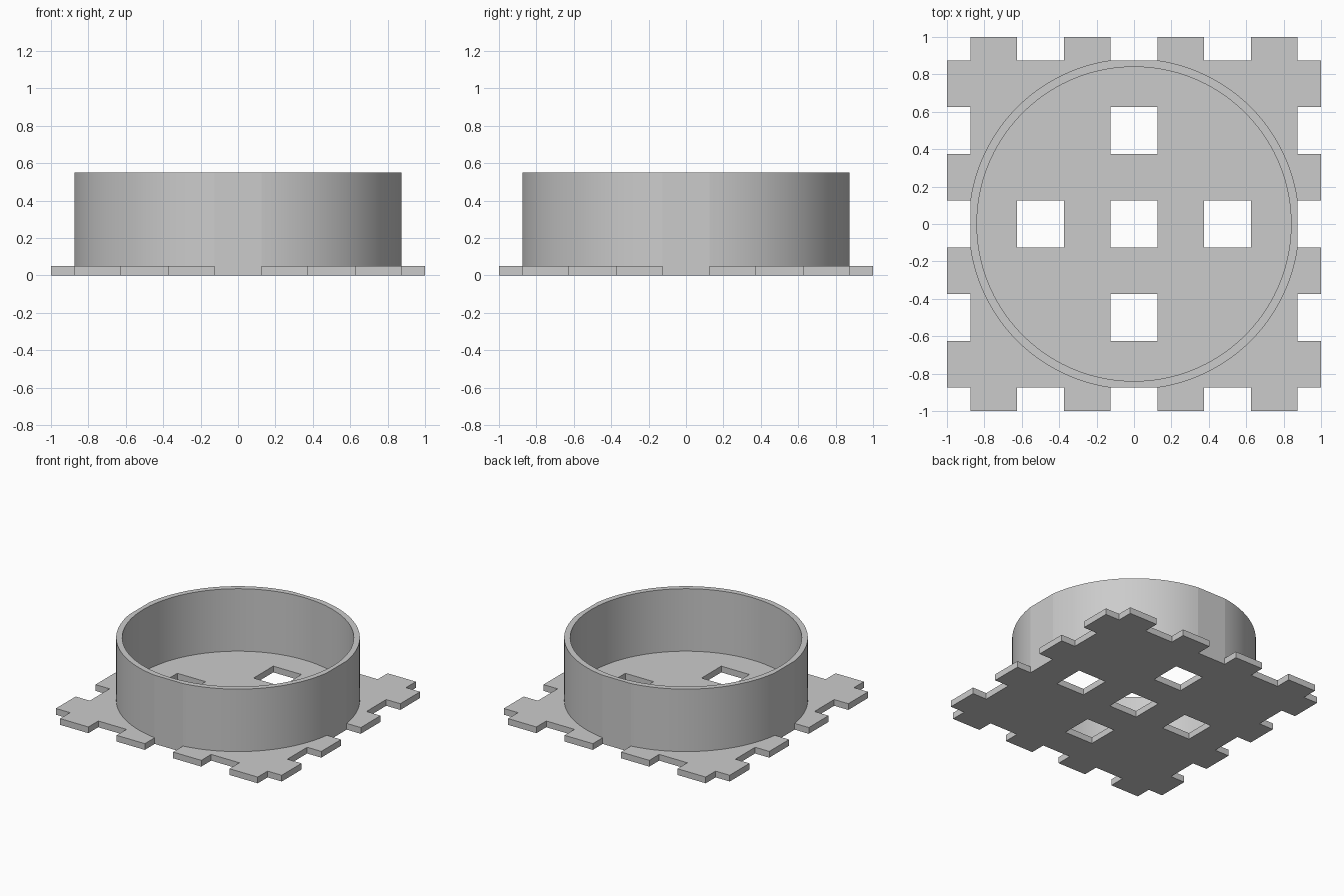
import bpy, bmesh, math

cube = bpy.data.objects.get("Cube")
if cube:
    bpy.data.objects.remove(cube, do_unlink=True)

GREY = (0.6, 0.6, 0.6, 1)
mat = bpy.data.materials.new("plain grey")
mat.use_nodes = True
mat.diffuse_color = GREY
mat.node_tree.nodes["Principled BSDF"].inputs["Base Color"].default_value = GREY

PLATE, TOP = 0.05, 0.55      # heights of plate and wall
NOTCH = 0.875                # depth of the edge notches
SEGMENTS = 132


def finish(name, bm):
    bmesh.ops.recalc_face_normals(bm, faces=bm.faces)
    mesh = bpy.data.meshes.new(name)
    bm.to_mesh(mesh)
    bm.free()
    obj = bpy.data.objects.new(name, mesh)
    bpy.context.collection.objects.link(obj)
    mesh.materials.append(mat)
    return obj


# Base plate: grid of cells, with square holes and toothed edges left out
cuts = [-1] + [-NOTCH + 0.25 * i for i in range(8)] + [1]
last = len(cuts) - 2
holes = {(4, 4), (2, 4), (6, 4), (4, 2), (4, 6)}


def filled(i, j):
    if i in (0, last) and j in (0, last):
        return False
    if i in (0, last):
        return j % 2 == 1
    if j in (0, last):
        return i % 2 == 1
    return (i, j) not in holes


bm = bmesh.new()
for i in range(last + 1):
    for j in range(last + 1):
        if filled(i, j):
            corners = [(i, j), (i + 1, j), (i + 1, j + 1), (i, j + 1)]
            bm.faces.new([bm.verts.new((cuts[a], cuts[b], 0)) for a, b in corners])
bmesh.ops.remove_doubles(bm, verts=bm.verts, dist=0.001)
result = bmesh.ops.extrude_face_region(bm, geom=bm.faces[:], use_keep_orig=True)
top_verts = [v for v in result["geom"] if isinstance(v, bmesh.types.BMVert)]
bmesh.ops.translate(bm, verts=top_verts, vec=(0, 0, PLATE))
finish("base_plate", bm)


# Round wall: a ring whose outside is flattened flush with the middle notches
def clamp(v):
    return max(-NOTCH, min(NOTCH, v))


bm = bmesh.new()


def loop(radius, z):
    angles = [math.tau * k / SEGMENTS for k in range(SEGMENTS)]
    return [bm.verts.new((clamp(radius * math.cos(a)), clamp(radius * math.sin(a)), z))
            for a in angles]


loops = [loop(0.884, PLATE), loop(0.884, TOP), loop(0.84, TOP), loop(0.84, PLATE)]
for n, lower in enumerate(loops):
    upper = loops[(n + 1) % len(loops)]
    for k in range(SEGMENTS):
        m = (k + 1) % SEGMENTS
        bm.faces.new((lower[k], lower[m], upper[m], upper[k]))
wall = finish("round_wall", bm)
bpy.ops.object.select_all(action="DESELECT")
wall.select_set(True)
bpy.context.view_layer.objects.active = wall
bpy.ops.object.shade_smooth_by_angle(angle=math.radians(6))
